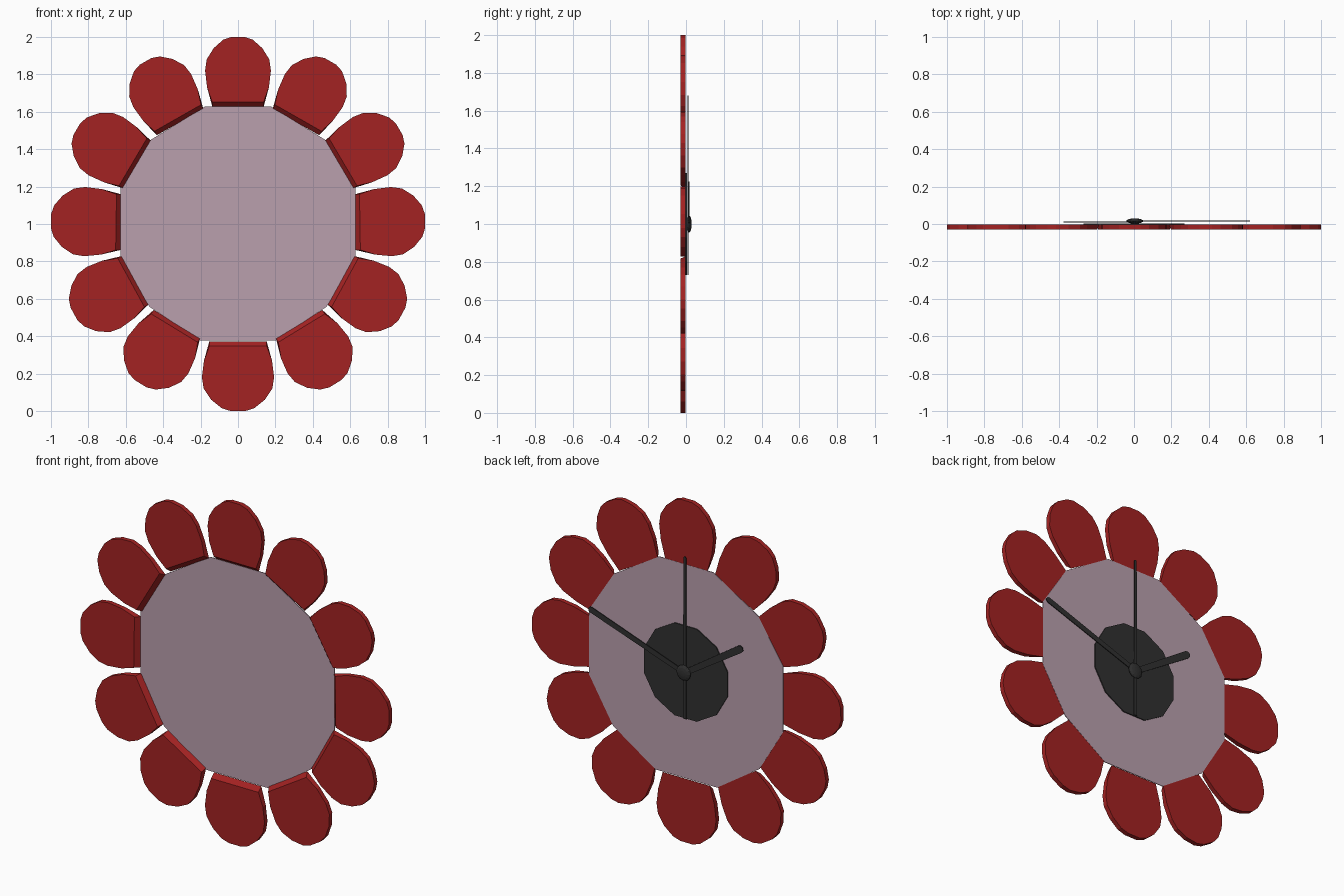
import bpy, bmesh
from math import radians, sin, cos, pi, atan2, hypot

if "Cube" in bpy.data.objects:
    bpy.data.objects.remove(bpy.data.objects["Cube"])

CZ = 1.0  # height of the clock centre


def material(name, rgb):
    m = bpy.data.materials.new(name)
    m.diffuse_color = (*rgb, 1)
    m.use_nodes = True
    m.node_tree.nodes["Principled BSDF"].inputs["Base Color"].default_value = m.diffuse_color
    return m


RED = material("petal_red", (0.37, 0.016, 0.016))
MAUVE = material("face_mauve", (0.49, 0.35, 0.42))
DARK = material("hand_dark", (0.03, 0.03, 0.03))


def loft(name, front, back, y0, y1, mat):
    """Solid between two matching (x, z) outlines at depths y0 and y1."""
    bm = bmesh.new()
    a = [bm.verts.new((x, y0, z + CZ)) for x, z in front]
    b = [bm.verts.new((x, y1, z + CZ)) for x, z in back]
    bm.faces.new(a)
    bm.faces.new(b[::-1])
    n = len(a)
    for i in range(n):
        j = (i + 1) % n
        bm.faces.new((a[j], a[i], b[i], b[j]))
    bmesh.ops.recalc_face_normals(bm, faces=bm.faces)
    me = bpy.data.meshes.new(name)
    bm.to_mesh(me)
    bm.free()
    me.materials.append(mat)
    ob = bpy.data.objects.new(name, me)
    bpy.context.collection.objects.link(ob)
    return ob


def turn(points, ang):
    """Rotate (radial, sideways) points to lie along an angle."""
    c, s = cos(ang), sin(ang)
    return [(r * c - w * s, r * s + w * c) for r, w in points]


def petal_outline(inner_r, inner_w, max_w):
    half = [(inner_r, inner_w), (0.73, inner_w + 0.72 * (max_w - inner_w)),
            (0.82, max_w), (0.88, max_w * 0.95), (0.94, max_w * 0.74),
            (0.985, max_w * 0.45), (1.0, max_w * 0.2)]
    return half + [(r, -w) for r, w in reversed(half)]


# Petals: angle, inner half width, widest half width (mirrored left and right)
petals = [(90, 0.137, 0.176), (60.4, 0.143, 0.178), (30.5, 0.147, 0.181),
          (0.9, 0.149, 0.185), (-28.7, 0.148, 0.187), (-58.6, 0.145, 0.19),
          (-90, 0.153, 0.193)]
count = 0
for deg, wi, wm in petals:
    for a in ([deg] if abs(deg) == 90 else [deg, 180 - deg]):
        count += 1
        ang = radians(a)
        loft(f"petal_{count}", turn(petal_outline(0.652, wi, wm), ang),
             turn(petal_outline(0.627, wi, wm), ang), -0.03, -0.003, RED)

# Twelve-sided clock face, slightly uneven like the petals
right = [(0.176, 0.628), (0.468, 0.449), (0.628, 0.2),
         (0.628, -0.185), (0.474, -0.442), (0.2, -0.624)]
outline = right + [(-x, z) for x, z in reversed(right)]
loft("clock_face", outline, outline, -0.006, -0.002, MAUVE)

# Dark centre plate
plate = [(0.28 * cos(radians(15 + 30 * i)), 0.28 * sin(radians(15 + 30 * i)))
         for i in range(12)]
loft("centre_plate", plate, plate, -0.003, 0.004, DARK)


def hand(name, tip, tail, w_root, w_tip, y):
    """Thin flat hand with a rounded tip, pointing at (x, z)."""
    ang, length = atan2(tip[1], tip[0]), hypot(*tip)
    r = w_tip
    pts = [(-tail, -w_root), (length - r, -w_tip)]
    pts += [(length - r + r * cos(t), r * sin(t)) for t in (-pi / 4, 0, pi / 4)]
    pts += [(length - r, w_tip), (-tail, w_root)]
    pts = turn(pts, ang)
    return loft(name, pts, pts, y, y + 0.004, DARK)


hand("hour_hand", (-0.375, 0.245), 0.0, 0.016, 0.021, 0.009)
hand("minute_hand", (0.62, 0.215), 0.0, 0.014, 0.017, 0.014)
hand("second_hand", (0.0, 0.68), 0.27, 0.01, 0.008, 0.009)

# Domed hub
bpy.ops.mesh.primitive_uv_sphere_add(segments=12, ring_count=8, radius=1,
                                     location=(0.004, 0.016, CZ),
                                     rotation=(pi / 2, 0, 0))
hub = bpy.context.object
hub.name = "hub"
hub.scale = (0.046, 0.046, 0.014)
hub.data.materials.append(DARK)
